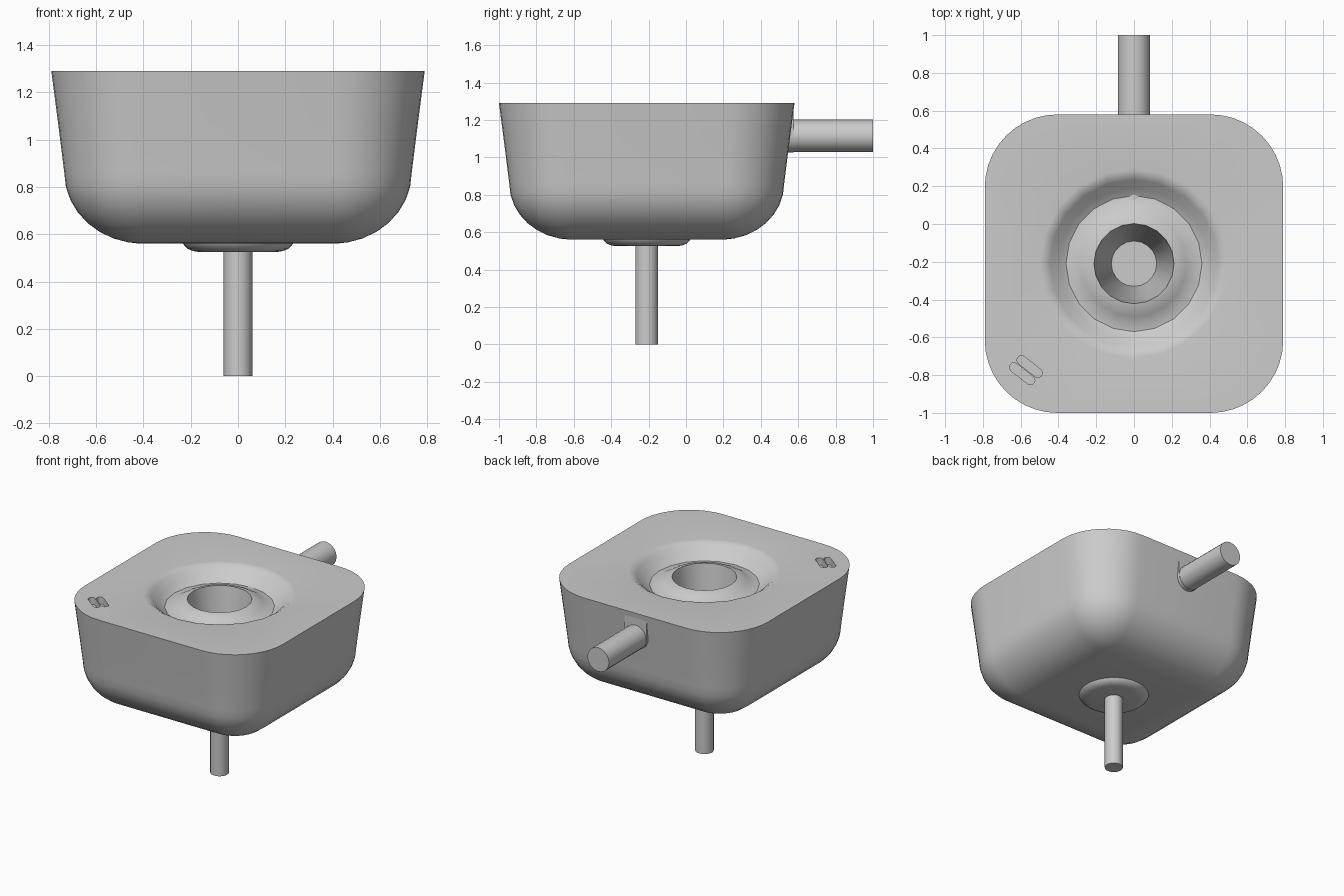
import bpy, bmesh, math
from mathutils import Vector, Matrix

if "Cube" in bpy.data.objects:
    bpy.data.objects.remove(bpy.data.objects["Cube"])

CY = -0.21      # basin centre in y
TOP = 1.29      # rim height

grey = bpy.data.materials.new("grey ceramic")
grey.diffuse_color = (0.6, 0.6, 0.6, 1)
grey.use_nodes = True
grey.node_tree.nodes["Principled BSDF"].inputs["Base Color"].default_value = grey.diffuse_color


def finish(bm, name):
    bmesh.ops.remove_doubles(bm, verts=bm.verts, dist=0.0002)
    bmesh.ops.recalc_face_normals(bm, faces=bm.faces)
    me = bpy.data.meshes.new(name)
    bm.to_mesh(me)
    bm.free()
    me.materials.append(grey)
    ob = bpy.data.objects.new(name, me)
    bpy.context.collection.objects.link(ob)
    bpy.ops.object.select_all(action='DESELECT')
    ob.select_set(True)
    bpy.context.view_layer.objects.active = ob
    bpy.ops.object.shade_smooth_by_angle(angle=math.radians(32))
    return ob


def loop(bm, pts):
    return [bm.verts.new(p) for p in pts]


def skin(bm, rings):
    for a, b in zip(rings, rings[1:]):
        n = len(a)
        for i in range(n):
            bm.faces.new((a[i], a[(i + 1) % n], b[(i + 1) % n], b[i]))


def circle(r, z, n=20):
    return [(r * math.cos(2 * math.pi * i / n), CY + r * math.sin(2 * math.pi * i / n), z)
            for i in range(n)]


def rounded_square(half, z, core=0.405, seg=10):
    r = max(half - core, 0.004)
    pts = []
    for q, (sx, sy) in enumerate(((1, 1), (-1, 1), (-1, -1), (1, -1))):
        for i in range(seg + 1):
            a = math.pi / 2 * (q + i / seg)
            pts.append((sx * core + r * math.cos(a), CY + sy * core + r * math.sin(a), z))
    return pts


def slot(cx, cy, z, half=0.055, r=0.024, seg=6):
    turn = math.atan2(-0.07, 0.09)
    pts = []
    for end in (1, -1):
        for i in range(seg + 1):
            a = -math.pi / 2 + math.pi * i / seg + (0 if end == 1 else math.pi)
            p = Matrix.Rotation(turn, 2) @ Vector((end * half + r * math.cos(a), r * math.sin(a)))
            pts.append((cx + p.x, cy + p.y, z))
    return pts


# Basin: tapered walls curving into a flat bottom
bm = bmesh.new()
walls = [(0.79, TOP), (0.762, 1.075)]
for i in range(9):
    a = math.pi / 2 * i / 8
    walls.append((0.40 + 0.335 * math.cos(a), 0.86 - 0.30 * math.sin(a)))
outer = [loop(bm, rounded_square(h, z)) for h, z in walls]
skin(bm, outer)
bm.faces.new(outer[-1])

# Circular groove and tapered drain well in the top
well = [(0.50, TOP), (0.475, 1.286), (0.445, 1.266), (0.40, 1.22), (0.36, 1.197),
        (0.32, 1.203), (0.28, 1.225), (0.245, 1.243), (0.212, 1.25), (0.12, 0.60)]
inner = [loop(bm, circle(r, z)) for r, z in well]
skin(bm, inner)
bm.faces.new(inner[-1])

# Two small recessed overflow slots in the front left corner
borders = [outer[0], inner[0]]
for cx, cy in ((-0.552, -0.755), (-0.592, -0.793)):
    rings = [loop(bm, slot(cx, cy, z)) for z in (TOP, TOP - 0.05)]
    skin(bm, rings)
    bm.faces.new(rings[1])
    borders.append(rings[0])

# Flat top face between all the openings
edges = [bm.edges.get((b[i - 1], b[i])) for b in borders for i in range(len(b))]
bmesh.ops.triangle_fill(bm, edges=edges, use_beauty=True, normal=(0, 0, 1))
finish(bm, "basin")

# Drain flange under the basin
bm = bmesh.new()
rings = [loop(bm, circle(r, z, 32)) for r, z in
         ((0.235, 0.565), (0.228, 0.553), (0.212, 0.538), (0.19, 0.529), (0.165, 0.525))]
skin(bm, rings)
bm.faces.new(rings[0])
bm.faces.new(rings[-1])
finish(bm, "drain_flange")


def pipe(name, r, start, end, n=20):
    start, end = Vector(start), Vector(end)
    axis = end - start
    bm = bmesh.new()
    m = Matrix.Translation((start + end) / 2) @ axis.to_track_quat('Z', 'Y').to_matrix().to_4x4()
    bmesh.ops.create_cone(bm, cap_ends=True, segments=n, radius1=r, radius2=r,
                          depth=axis.length, matrix=m)
    finish(bm, name)


pipe("drain_pipe", 0.061, (0, CY, 0), (0, CY, 0.54))
pipe("supply_pipe", 0.086, (0, 0.10, 1.115), (0, 1.0, 1.115))

# Upright boss where the supply pipe meets the sloping back wall
bm = bmesh.new()
shape = [(0.088, 1.26), (-0.088, 1.26)]
shape += [(0.088 * math.cos(a), 1.115 + 0.088 * math.sin(a))
          for a in (math.pi + math.pi * i / 10 for i in range(11))]
rings = [loop(bm, [(x, y, z) for x, z in shape]) for y in (0.50, 0.575)]
skin(bm, rings)
bm.faces.new(rings[0])
bm.faces.new(rings[1])
finish(bm, "pipe_boss")
